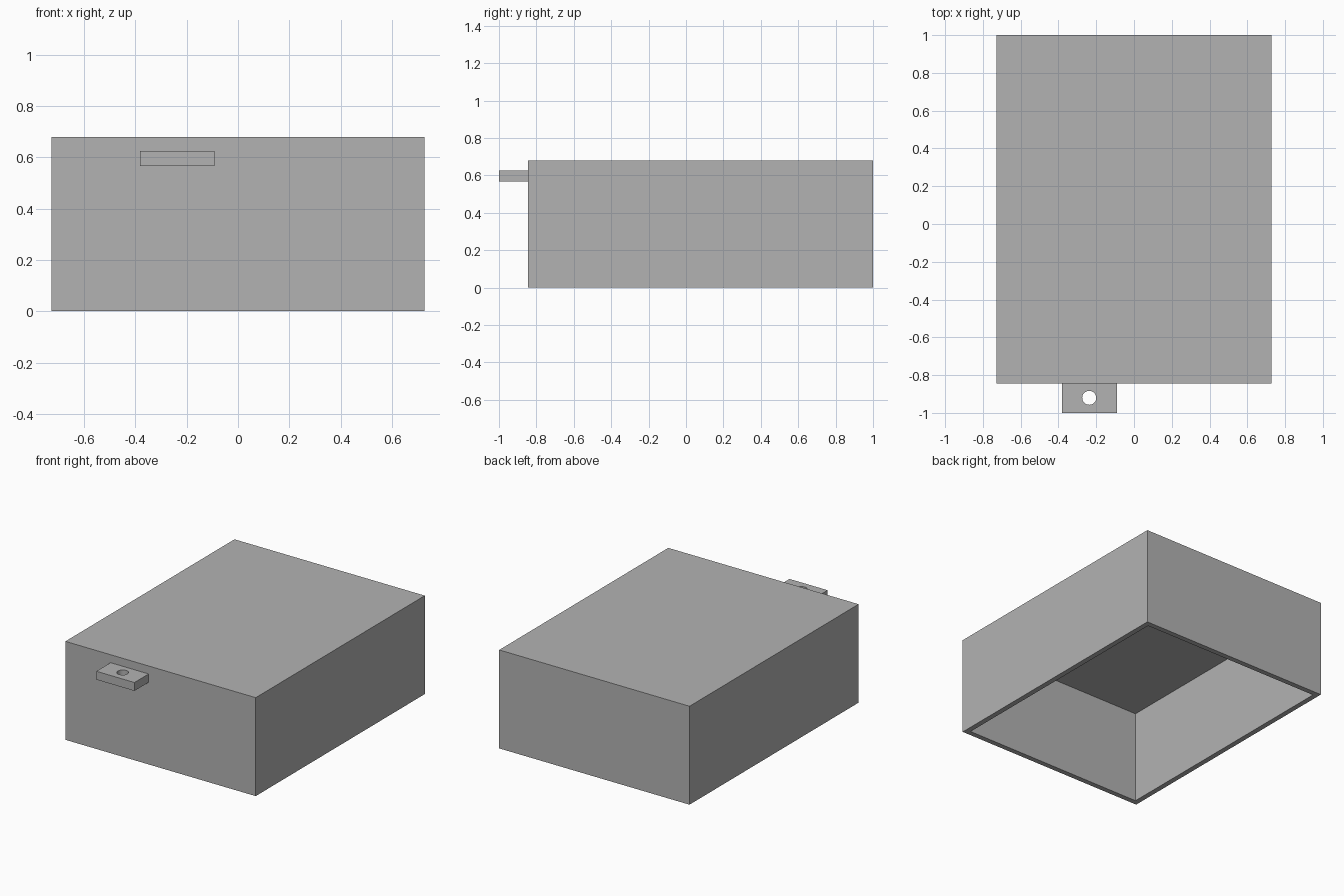
import bpy
import bmesh
from mathutils import Vector

cube = bpy.data.objects.get("Cube")
if cube:
    bpy.data.objects.remove(cube, do_unlink=True)

WALL = 0.036
HEIGHT = 0.68
FRONT = -0.845

grey = bpy.data.materials.new("plain grey")
grey.use_nodes = True
colour = (0.45, 0.45, 0.45, 1)
grey.diffuse_color = colour
grey.node_tree.nodes["Principled BSDF"].inputs["Base Color"].default_value = colour


def make_object(name, bm):
    bmesh.ops.recalc_face_normals(bm, faces=bm.faces)
    mesh = bpy.data.meshes.new(name)
    bm.to_mesh(mesh)
    bm.free()
    mesh.materials.append(grey)
    obj = bpy.data.objects.new(name, mesh)
    bpy.context.collection.objects.link(obj)
    return obj


def block(low, high):
    bm = bmesh.new()
    bmesh.ops.create_cube(bm, size=1)
    low, high = Vector(low), Vector(high)
    bmesh.ops.scale(bm, vec=high - low, verts=bm.verts)
    bmesh.ops.translate(bm, vec=(low + high) / 2, verts=bm.verts)
    return bm


# Box cover, hollowed from its open underside
bm = block((-0.727, FRONT, 0), (0.727, 1, HEIGHT))
bottom = min(bm.faces, key=lambda f: f.calc_center_median().z)
bmesh.ops.inset_region(bm, faces=[bottom], thickness=WALL, use_even_offset=True)
cavity = bmesh.ops.extrude_discrete_faces(bm, faces=[bottom])["faces"][0]
bmesh.ops.translate(bm, vec=(0, 0, HEIGHT - WALL), verts=cavity.verts)
make_object("box_cover", bm)

# Front tab
tab = make_object("front_tab", block((-0.382, -1, 0.567), (-0.091, FRONT, 0.625)))

# Round hole through the tab
bm = bmesh.new()
bmesh.ops.create_cone(bm, cap_ends=True, segments=32, radius1=0.037, radius2=0.037, depth=0.2)
bmesh.ops.translate(bm, vec=(-0.237, -0.92, 0.596), verts=bm.verts)
cutter = make_object("hole_cutter", bm)
cutter.hide_render = True
cutter.hide_set(True)
hole = tab.modifiers.new("hole", "BOOLEAN")
hole.operation = "DIFFERENCE"
hole.solver = "EXACT"
hole.object = cutter

# Smooth hole wall with crisp edges
bpy.ops.object.select_all(action="DESELECT")
bpy.context.view_layer.objects.active = tab
tab.select_set(True)
bpy.ops.object.modifier_apply(modifier="hole")
bpy.data.objects.remove(cutter, do_unlink=True)
bpy.ops.object.shade_smooth_by_angle()
